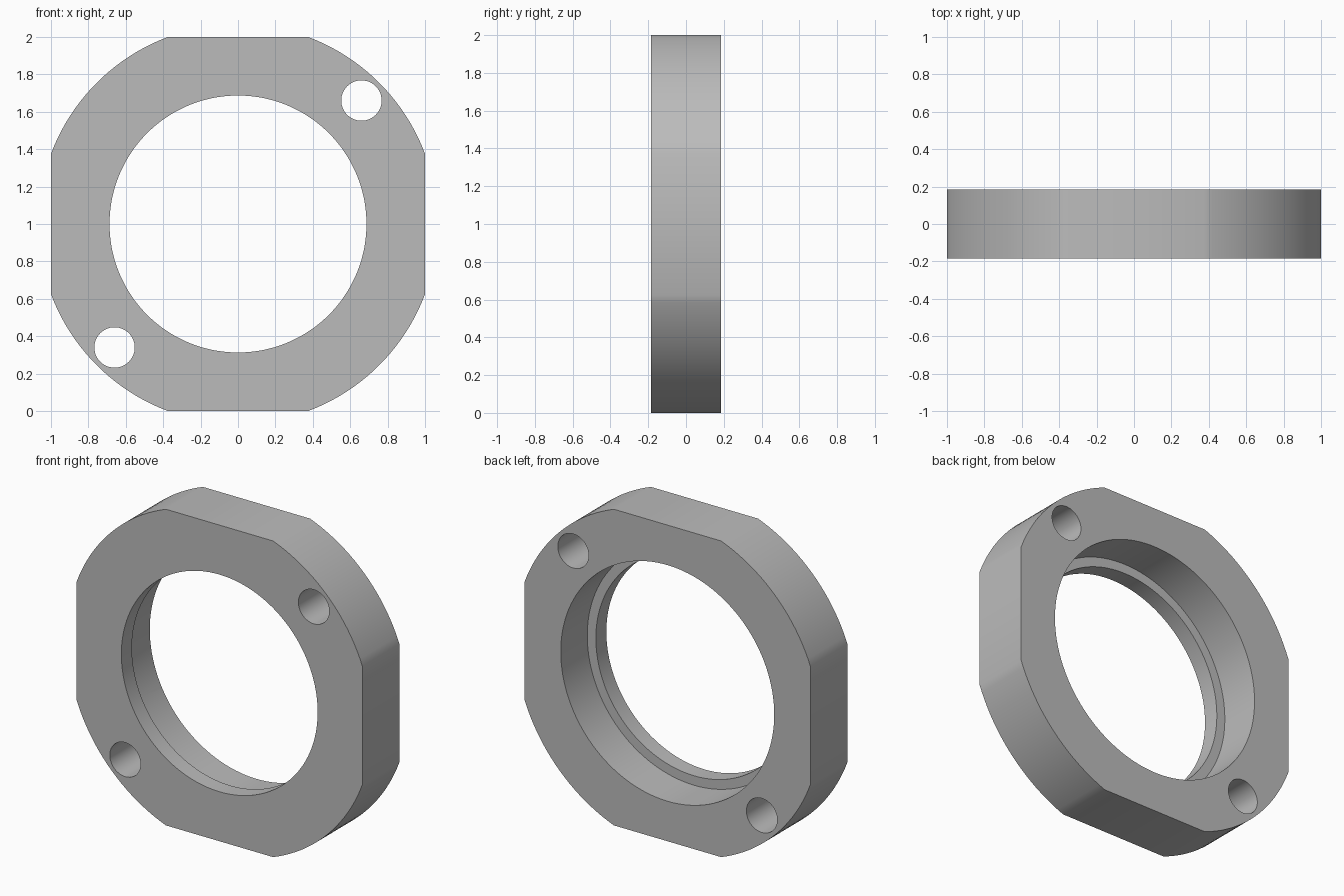
import bpy
import bmesh
import math
from mathutils import Matrix

cube = bpy.data.objects.get("Cube")
if cube:
    bpy.data.objects.remove(cube, do_unlink=True)

HALF_DEPTH = 0.185
OUTER_R = 1.068      # full disc radius before the four flats
FLAT_HALF = 0.375    # half length of each flat
BORE_R = 0.687
RECESS_R = 0.747
STEP_Y = -0.08       # floor of the wider rear recess

grey = bpy.data.materials.new("plain_grey")
grey.use_nodes = True
grey.diffuse_color = (0.5, 0.5, 0.5, 1)
grey.node_tree.nodes["Principled BSDF"].inputs["Base Color"].default_value = (0.5, 0.5, 0.5, 1)


def add_object(name, bm):
    mesh = bpy.data.meshes.new(name)
    bmesh.ops.recalc_face_normals(bm, faces=bm.faces)
    bm.to_mesh(mesh)
    bm.free()
    obj = bpy.data.objects.new(name, mesh)
    bpy.context.collection.objects.link(obj)
    obj.data.materials.append(grey)
    return obj


def cutter(name, radius, y0, y1, x=0, z=1, sides=128):
    """Hidden cylinder along y."""
    bm = bmesh.new()
    place = Matrix.Translation((x, (y0 + y1) / 2, z)) @ Matrix.Rotation(math.pi / 2, 4, 'X')
    bmesh.ops.create_cone(bm, cap_ends=True, segments=sides, radius1=radius,
                          radius2=radius, depth=y1 - y0, matrix=place)
    obj = add_object(name, bm)
    obj.hide_render = True
    return obj


# Ring body: four arcs joined by straight flats, extruded through the depth
bm = bmesh.new()
start = math.asin(FLAT_HALF / OUTER_R)
sweep = math.pi / 2 - 2 * start
STEPS = 20
outline = []
for quarter in range(4):
    for i in range(STEPS + 1):
        a = quarter * math.pi / 2 + start + sweep * i / STEPS
        outline.append(bm.verts.new((OUTER_R * math.cos(a), -HALF_DEPTH,
                                     1 + OUTER_R * math.sin(a))))
face = bm.faces.new(outline)
walls = bmesh.ops.extrude_face_region(bm, geom=[face])
moved = [v for v in walls["geom"] if isinstance(v, bmesh.types.BMVert)]
bmesh.ops.translate(bm, verts=moved, vec=(0, 2 * HALF_DEPTH, 0))
ring = add_object("ring_body", bm)

# Bore, rear recess and the two diagonal bolt holes
cutters = [
    cutter("bore_cutter", BORE_R, -0.5, 0.5),
    cutter("recess_cutter", RECESS_R, STEP_Y, 0.5),
    cutter("upper_hole_cutter", 0.108, -0.5, 0.5, 0.66, 1.66, 48),
    cutter("lower_hole_cutter", 0.108, -0.5, 0.5, -0.66, 0.34, 48),
]
for c in cutters:
    mod = ring.modifiers.new(c.name, 'BOOLEAN')
    mod.operation = 'DIFFERENCE'
    mod.solver = 'EXACT'
    mod.object = c

# Bake the cuts and discard the cutters
bpy.context.view_layer.update()
graph = bpy.context.evaluated_depsgraph_get()
ring.data = bpy.data.meshes.new_from_object(ring.evaluated_get(graph))
ring.modifiers.clear()
for c in cutters:
    bpy.data.objects.remove(c, do_unlink=True)

bpy.ops.object.select_all(action='DESELECT')
bpy.context.view_layer.objects.active = ring
ring.select_set(True)
bpy.ops.object.shade_smooth_by_angle(angle=math.radians(30))
